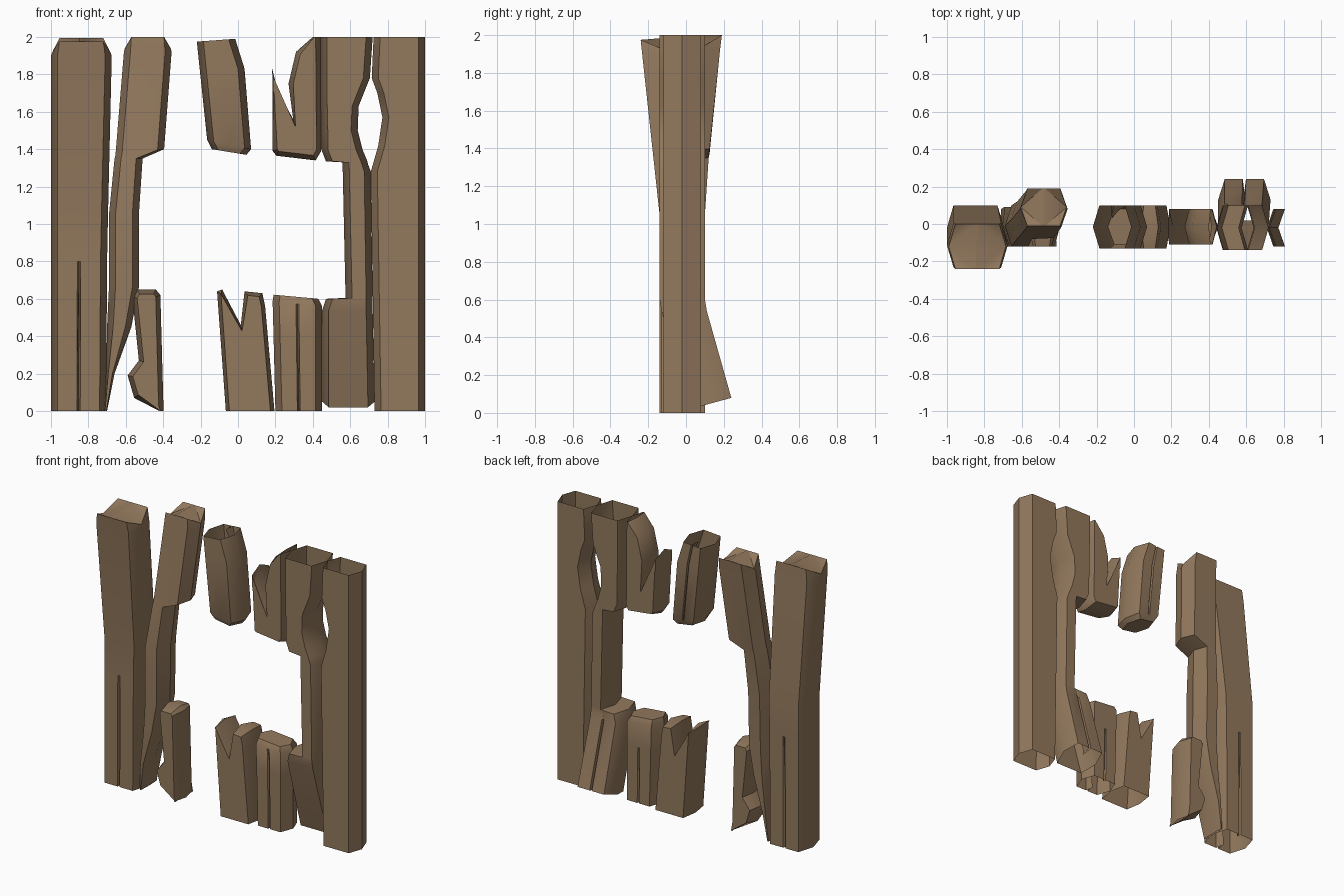
import bpy, bmesh, math
from mathutils import Vector

wood = bpy.data.materials.new("weathered brown wood")
wood.diffuse_color = (0.29, 0.19, 0.11, 1)


def finish(name, bm):
    bmesh.ops.recalc_face_normals(bm, faces=bm.faces)
    bmesh.ops.triangulate(bm, faces=[f for f in bm.faces if len(f.verts) > 4])
    mesh = bpy.data.meshes.new(name)
    bm.to_mesh(mesh)
    bm.free()
    mesh.materials.append(wood)
    ob = bpy.data.objects.new(name, mesh)
    bpy.context.collection.objects.link(ob)
    bpy.ops.object.select_all(action='DESELECT')
    ob.select_set(True)
    bpy.context.view_layer.objects.active = ob
    bpy.ops.object.shade_smooth_by_angle(angle=math.radians(35))


def ring(zl, zr, x0, x1, yf, yb, gf=0, gb=0, drop=0, tilt=0):
    """Pointed-side cross-section; gf / gb are split depths in front and back."""
    w = x1 - x0
    c = min(0.035, w * 0.25)
    ym, xm = (yf + yb) / 2, (x0 + x1) / 2
    pts = [(x0, ym), (x0 + c, yf), (xm - 0.03 * w, yf), (xm, yf + gf), (xm + 0.03 * w, yf),
           (x1 - c, yf), (x1, ym), (x1 - c, yb), (xm + 0.03 * w, yb), (xm, yb - gb),
           (xm - 0.03 * w, yb), (x0 + c, yb)]
    out = []
    for i, (x, y) in enumerate(pts):
        z = zl + (zr - zl) * (x - x0) / w + tilt * (y - yf)
        out.append(Vector((x, y, z - (drop if i in (0, 6) else 0))))
    return out


def plank(name, rings, cap_bottom=False, cap_top=False):
    """Loft a hollow plank through cross-sections, bottom to top."""
    bm = bmesh.new()
    rows = [[bm.verts.new(p) for p in ring(*r)] for r in rings]
    n = len(rows[0])
    for a, b in zip(rows, rows[1:]):
        for i in range(n):
            j = (i + 1) % n
            bm.faces.new((a[i], a[j], b[j], b[i]))
    if cap_bottom:
        bm.faces.new(rows[0][::-1])
    if cap_top:
        bm.faces.new(rows[-1])
    finish(name, bm)


def shard(name, outline, yf, yb, inset=0.025):
    """Broken piece from a front outline (counter-clockwise), ridged all round."""
    n = len(outline)
    pts = [Vector(p) for p in outline]
    inner = []
    for i, p in enumerate(pts):
        d1 = (p - pts[i - 1]).normalized()
        d2 = (pts[(i + 1) % n] - p).normalized()
        n1, n2 = Vector((-d1.y, d1.x)), Vector((-d2.y, d2.x))
        m = (n1 + n2).normalized()
        q = p + m * inset / max(m.dot(n1), 0.6)
        if p.y < 0.001 or p.y > 1.999:
            q.y = p.y
        inner.append(q)
    bm = bmesh.new()
    rows = [[bm.verts.new((p.x, y, p.y)) for p in src]
            for src, y in ((inner, yf), (pts, (yf + yb) / 2), (inner, yb))]
    for a, b in zip(rows, rows[1:]):
        for i in range(n):
            j = (i + 1) % n
            zs = (pts[i].y, pts[j].y)
            if max(zs) < 0.001 or min(zs) > 1.999:
                continue  # open end
            bm.faces.new((a[i], a[j], b[j], b[i]))
    bm.faces.new(rows[0])
    bm.faces.new(rows[2][::-1])
    finish(name, bm)


# Left post, leaning forward in its upper half, split at the foot
plank("left_post", [
    (0, 0, -1, -0.705, -0.14, 0.1, 0.07, 0.03),
    (0.8, 0.8, -1, -0.70, -0.14, 0.1),
    (1.05, 1.05, -1, -0.695, -0.14, 0.1),
    (1.9, 1.9, -1, -0.675, -0.232, 0.005),
    (1.975, 1.975, -0.99, -0.685, -0.24, 0.0, 0, 0, 0.06, 0.08)], cap_top=True)

# Second post: snapped at the foot, top leaning back
plank("left_inner_post", [
    (0, 0, -0.715, -0.70, -0.1, 0.08),
    (0.2, 0.2, -0.705, -0.66, -0.12, 0.09),
    (0.45, 0.45, -0.70, -0.57, -0.12, 0.09),
    (0.66, 0.66, -0.69, -0.53, -0.12, 0.09),
    (1.05, 1.05, -0.69, -0.53, -0.12, 0.1),
    (1.35, 1.35, -0.66, -0.51, -0.08, 0.12),
    (1.37, 1.40, -0.655, -0.395, -0.075, 0.125),
    (1.92, 1.92, -0.61, -0.355, -0.02, 0.18),
    (2.0, 2.0, -0.605, -0.36, -0.01, 0.19, 0, 0, 0.06)], cap_top=True)

# Splintered stub at lower left
shard("lower_left_stub", [
    (-0.42, 0), (-0.398, 0), (-0.415, 0.62), (-0.44, 0.65), (-0.54, 0.65),
    (-0.565, 0.61), (-0.53, 0.27), (-0.59, 0.19), (-0.555, 0.07)], -0.12, 0.08)

# Hanging plank above the window
plank("upper_middle_plank", [
    (1.40, 1.37, -0.14, 0.045, -0.11, 0.08),
    (1.45, 1.40, -0.165, 0.07, -0.13, 0.1),
    (1.83, 1.83, -0.205, 0.035, -0.13, 0.1, 0, 0.03),
    (1.975, 1.99, -0.22, -0.015, -0.13, 0.1, 0, 0.07)], cap_bottom=True)

# Splintered plank at upper right
shard("upper_right_shard", [
    (0.185, 1.39), (0.205, 1.365), (0.415, 1.34), (0.445, 1.39), (0.44, 2.0),
    (0.40, 2.0), (0.31, 1.92), (0.27, 1.75), (0.295, 1.56), (0.21, 1.72),
    (0.183, 1.83)], -0.11, 0.08)

# Stubs below the window
shard("lower_middle_stub", [
    (-0.065, 0), (0.195, 0), (0.145, 0.56), (0.13, 0.63), (0.035, 0.64),
    (0.015, 0.46), (-0.085, 0.65), (-0.112, 0.64)], -0.13, 0.1, 0.02)
plank("lower_right_stub", [
    (0, 0, 0.2, 0.45, -0.11, 0.08, 0.06, 0.02),
    (0.4, 0.4, 0.19, 0.45, -0.11, 0.08, 0.02),
    (0.585, 0.56, 0.185, 0.45, -0.11, 0.08),
    (0.622, 0.60, 0.19, 0.43, -0.09, 0.06)], cap_top=True)

# Right inner post with a window notch; its foot kicks out backwards
plank("right_inner_post", [
    (0.02, 0.02, 0.45, 0.73, 0.02, 0.24, 0, 0.07, 0, 0.27),
    (0.54, 0.54, 0.45, 0.72, -0.13, 0.11, 0, 0.01),
    (0.60, 0.60, 0.47, 0.72, -0.14, 0.1),
    (0.605, 0.60, 0.575, 0.72, -0.14, 0.1),
    (1.28, 1.28, 0.56, 0.71, -0.14, 0.1),
    (1.33, 1.32, 0.56, 0.695, -0.14, 0.1),
    (1.335, 1.34, 0.47, 0.69, -0.14, 0.1),
    (1.40, 1.40, 0.445, 0.665, -0.14, 0.1),
    (1.50, 1.50, 0.445, 0.64, -0.14, 0.1),
    (1.63, 1.63, 0.442, 0.645, -0.14, 0.1),
    (1.78, 1.78, 0.44, 0.705, -0.14, 0.1),
    (2.0, 2.0, 0.44, 0.72, -0.14, 0.1)])

# Right post with a knothole hollow on its inner edge
plank("right_post", [
    (0, 0, 0.73, 1, -0.12, 0.08),
    (1.28, 1.28, 0.71, 1, -0.12, 0.08),
    (1.42, 1.42, 0.75, 1, -0.12, 0.08),
    (1.57, 1.57, 0.772, 1, -0.12, 0.08),
    (1.70, 1.70, 0.745, 1, -0.12, 0.08),
    (1.78, 1.78, 0.715, 1, -0.12, 0.08),
    (2.0, 2.0, 0.725, 1, -0.12, 0.08)])
